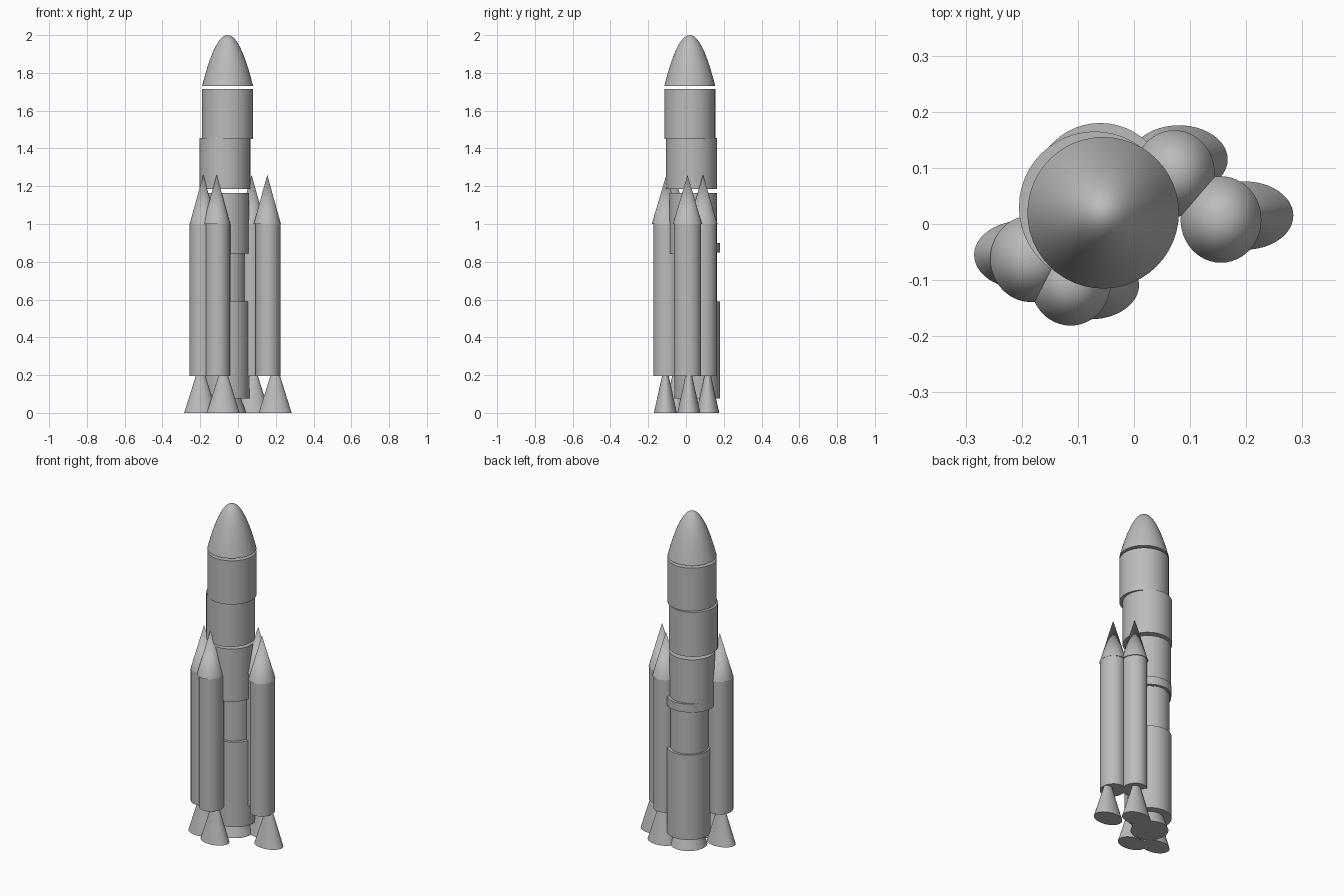
import bpy
import bmesh
import math

cube = bpy.data.objects.get("Cube")
if cube:
    bpy.data.objects.remove(cube, do_unlink=True)

GREY = (0.5, 0.5, 0.5, 1)
grey = bpy.data.materials.new("plain grey")
grey.use_nodes = True
grey.diffuse_color = GREY
grey.node_tree.nodes["Principled BSDF"].inputs["Base Color"].default_value = GREY

SIDES = 48


def lathe(name, center, profile, squash=1.0):
    """Closed solid from (radius, z) rings, bottom to top; squash scales y."""
    bm = bmesh.new()
    rings = []
    for r, z in profile:
        if r == 0:
            rings.append([bm.verts.new((0, 0, z))])
        else:
            angles = [math.tau * i / SIDES for i in range(SIDES)]
            rings.append([bm.verts.new((r * math.cos(a), r * squash * math.sin(a), z))
                          for a in angles])
    bm.faces.new(list(reversed(rings[0])))
    for low, high in zip(rings, rings[1:]):
        for i in range(SIDES):
            j = (i + 1) % SIDES
            if len(high) == 1:
                bm.faces.new((low[i], low[j], high[0]))
            else:
                bm.faces.new((low[i], low[j], high[j], high[i]))
    if len(rings[-1]) > 1:
        bm.faces.new(rings[-1])
    mesh = bpy.data.meshes.new(name)
    bm.to_mesh(mesh)
    bm.free()
    mesh.materials.append(grey)
    obj = bpy.data.objects.new(name, mesh)
    obj.location = (center[0], center[1], 0)
    bpy.context.collection.objects.link(obj)
    bpy.ops.object.select_all(action="DESELECT")
    obj.select_set(True)
    bpy.context.view_layer.objects.active = obj
    bpy.ops.object.shade_smooth_by_angle(angle=math.radians(35))
    return obj


# Core stages: name, centre, radius, bottom, top
stages = [
    ("lower_stage", (-0.06, 0.06), 0.12, 0.075, 0.59),
    ("middle_stage", (-0.065, 0.06), 0.105, 0.59, 0.86),
    ("stage_ring", (-0.06, 0.06), 0.12, 0.85, 0.9),
    ("upper_stage", (-0.068, 0.038), 0.126, 0.845, 1.165),
    ("payload_stage", (-0.07, 0.03), 0.135, 1.185, 1.455),
    ("fairing_barrel", (-0.055, 0.02), 0.135, 1.45, 1.715),
]
for name, center, r, low, high in stages:
    lathe(name, center, [(r, low), (r, high)])

# Rounded nose with a parabolic outline
steps = 14
nose = [(0.135 * (1 - i / steps), 1.73 + 0.27 * (1 - (1 - i / steps) ** 2))
        for i in range(steps)] + [(0, 2.0)]
lathe("nose_fairing", (-0.055, 0.02), nose)

# Core engine
lathe("core_nozzle", (-0.06, 0.06), [(0.103, 0), (0.075, 0.08)])

# Boosters: body centre, cone centre, nozzle centre
boosters = [
    ("left_front", (0.159, 0.008), (0.155, 0.008), (0.197, 0.015)),
    ("left_back", (0.072, 0.09), (0.072, 0.09), (0.08, 0.115)),
    ("right_back", (-0.19, -0.062), (-0.184, -0.062), (-0.198, -0.055)),
    ("right_front", (-0.108, -0.1), (-0.113, -0.104), (-0.078, -0.109)),
]
for side, body, cone, nozzle in boosters:
    lathe(side + "_booster", body, [(0.067, 0.195), (0.067, 1.0)], 1.08)
    lathe(side + "_booster_cone", cone, [(0.072, 1.0), (0, 1.26)], 1.07)
    lathe(side + "_booster_nozzle", nozzle, [(0.087, 0), (0.024, 0.2)], 0.7)
